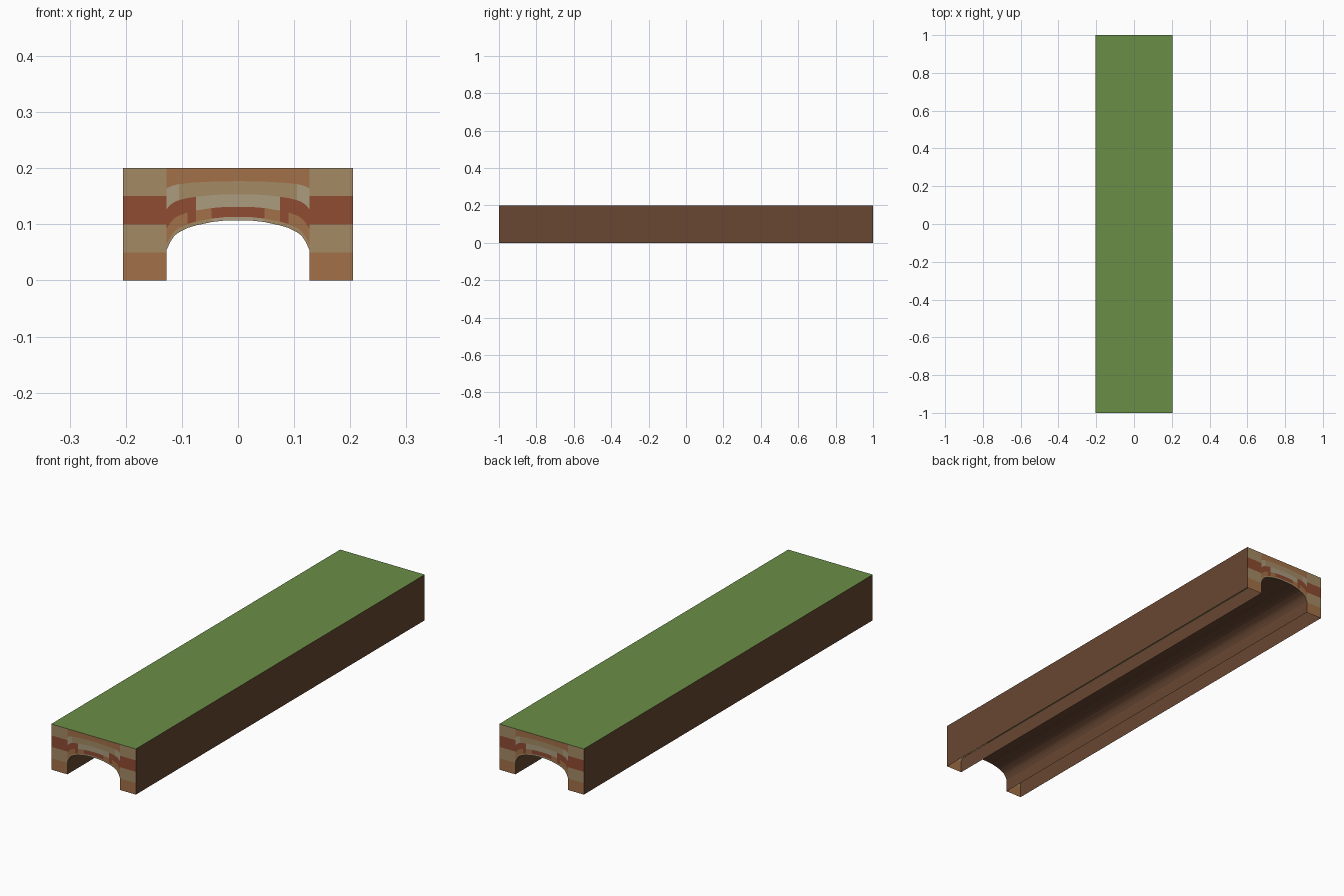
import bpy

if "Cube" in bpy.data.objects:
    bpy.data.objects.remove(bpy.data.objects["Cube"])

W, R, H, L = 0.205, 0.127, 0.20, 1.0      # half width, half opening, height, half length


def make_mat(name, rgb):
    lin = [((c / 255 + 0.055) / 1.055) ** 2.4 for c in rgb]
    m = bpy.data.materials.new(name)
    m.diffuse_color = (*lin, 1)
    m.use_nodes = True
    m.node_tree.nodes["Principled BSDF"].inputs["Base Color"].default_value = m.diffuse_color
    return m


MATS = {
    "earth": make_mat("earth", (104, 71, 51)),
    "grass": make_mat("grass", (106, 141, 71)),
    "orange": make_mat("orange_brick", (163, 113, 72)),
    "tan": make_mat("tan_brick", (165, 138, 101)),
    "red": make_mat("red_brick", (143, 76, 50)),
    "light": make_mat("light_brick", (172, 156, 128)),
}


def make_object(name, quads):
    """quads: list of (four corners, material key)"""
    keys = sorted({k for _, k in quads})
    verts, index, faces = [], {}, []
    for corners, _ in quads:
        face = []
        for p in corners:
            p = tuple(round(c, 5) for c in p)
            if p not in index:
                index[p] = len(verts)
                verts.append(p)
            face.append(index[p])
        faces.append(face)
    me = bpy.data.meshes.new(name)
    me.from_pydata(verts, [], faces)
    for k in keys:
        me.materials.append(MATS[k])
    for poly, (_, k) in zip(me.polygons, quads):
        poly.material_index = keys.index(k)
    ob = bpy.data.objects.new(name, me)
    bpy.context.collection.objects.link(ob)
    return ob


# Arch profile, right half from crown to springing, then mirrored
half = [(0, 0.107), (0.025, 0.1065), (0.047, 0.104), (0.075, 0.098), (0.09, 0.0935),
        (0.105, 0.086), (0.113, 0.08), (0.12, 0.07), (R, 0.055)]
arch = [(-x, z) for x, z in half[:0:-1]] + half

# Colours per brick course over the arch: (outer |x| limit, colour)
courses = [
    [(R, "orange")],
    [(0.105, "tan"), (R, "light")],
    [(0.075, "light"), (R, "red")],
    [(0.047, "red"), (0.075, "orange"), (0.09, "red"), (R, "orange")],
    [(0.06, "light"), (R, "tan")],
]
levels = [0, 0.25, 0.5, 0.74, 0.935, 1]   # fraction of the way from top to arch
pier = ["orange", "tan", "red", "tan"]


def facade(name, y, flip):
    quads = []

    def add(pts, key):
        c = [(x, y, z) for x, z in pts]
        quads.append((c[::-1] if flip else c, key))

    # piers of four courses
    for a, b in ((-W, -R), (R, W)):
        for i, key in enumerate(pier):
            z0, z1 = i * H / 4, (i + 1) * H / 4
            add([(a, z0), (b, z0), (b, z1), (a, z1)], key)
    # curved courses above the opening
    for (xa, za), (xb, zb) in zip(arch, arch[1:]):
        mid = abs(xa + xb) / 2
        for row, t0, t1 in zip(courses, levels, levels[1:]):
            key = next(k for lim, k in row if mid <= lim)
            add([(xa, H + (za - H) * t1), (xb, H + (zb - H) * t1),
                 (xb, H + (zb - H) * t0), (xa, H + (za - H) * t0)], key)
    make_object(name, quads)


facade("front_brick_portal", -L, False)
facade("back_brick_portal", L, True)

# Tunnel lining, faces turned to the inside, open at the bottom
profile = [(-R, 0)] + arch + [(R, 0)]
make_object("tunnel_lining", [
    ([(xa, -L, za), (xb, -L, zb), (xb, L, zb), (xa, L, za)], "earth")
    for (xa, za), (xb, zb) in zip(profile, profile[1:])])

# Earth side walls
make_object("right_wall", [([(W, -L, 0), (W, L, 0), (W, L, H), (W, -L, H)], "earth")])
make_object("left_wall", [([(-W, L, 0), (-W, -L, 0), (-W, -L, H), (-W, L, H)], "earth")])

# Grass roof
make_object("grass_top", [([(-W, -L, H), (W, -L, H), (W, L, H), (-W, L, H)], "grass")])
